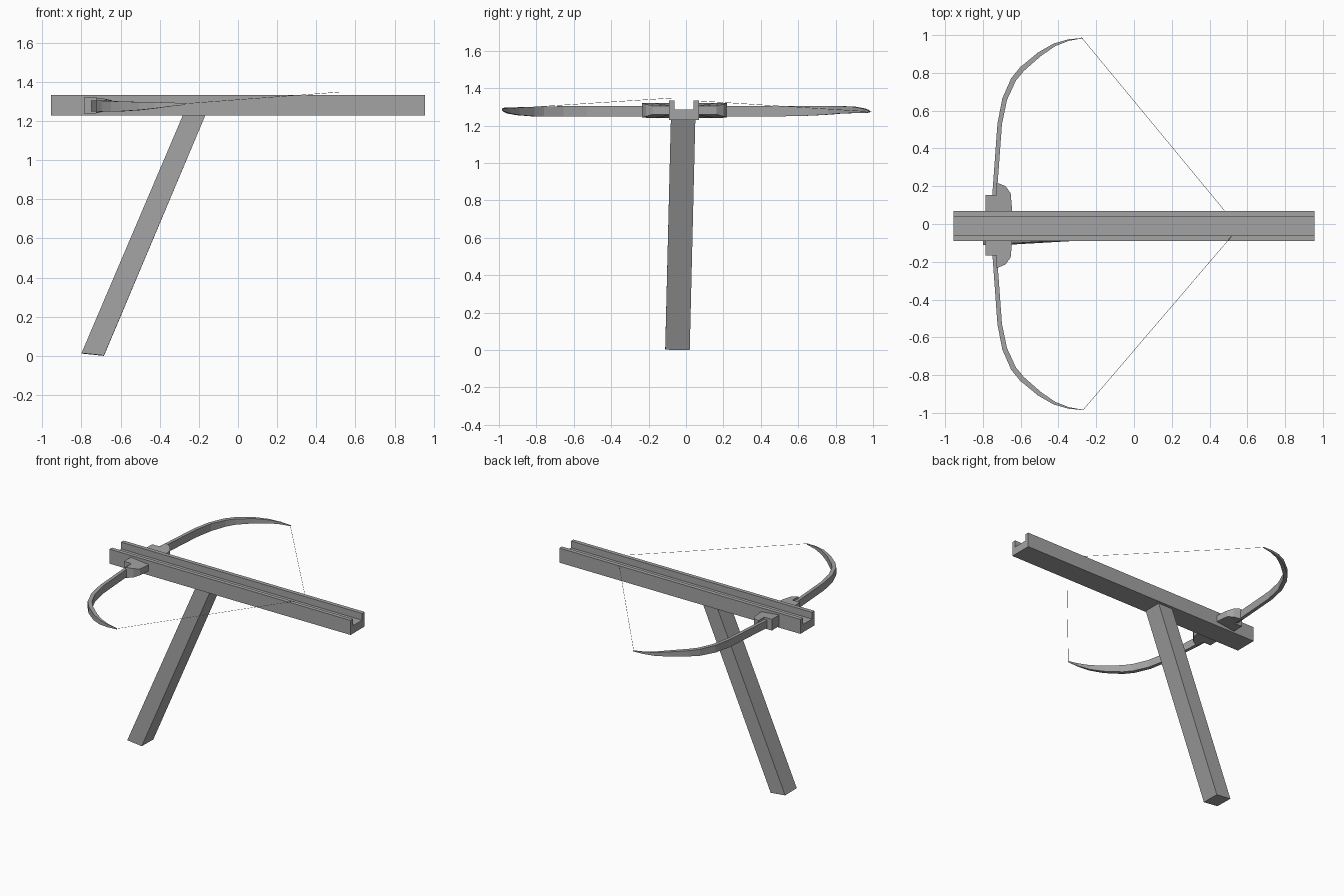
import bpy, bmesh
from mathutils import Vector

if "Cube" in bpy.data.objects:
    bpy.data.objects.remove(bpy.data.objects["Cube"])

grey = bpy.data.materials.new("plain grey")
grey.diffuse_color = (0.37, 0.37, 0.37, 1)
grey.use_nodes = True
grey.node_tree.nodes["Principled BSDF"].inputs["Base Color"].default_value = grey.diffuse_color


def loft(name, sections):
    """Join equal-sized point loops into a closed solid."""
    bm = bmesh.new()
    rings = [[bm.verts.new(p) for p in s] for s in sections]
    n = len(rings[0])
    for a, b in zip(rings, rings[1:]):
        for i in range(n):
            j = (i + 1) % n
            bm.faces.new((a[i], a[j], b[j], b[i]))
    bm.faces.new(rings[0])
    bm.faces.new(rings[-1])
    bmesh.ops.recalc_face_normals(bm, faces=bm.faces)
    me = bpy.data.meshes.new(name)
    bm.to_mesh(me)
    bm.free()
    me.materials.append(grey)
    ob = bpy.data.objects.new(name, me)
    bpy.context.collection.objects.link(ob)
    return ob


# Grooved stock rail: U profile swept along x
Y0, Y1, G0, G1 = -0.090, 0.070, -0.062, 0.041
Z0, ZF, Z1 = 1.229, 1.285, 1.333
u = [(Y0, Z0), (Y1, Z0), (Y1, Z1), (G1, Z1), (G1, ZF), (G0, ZF), (G0, Z1), (Y0, Z1)]
loft("rail", [[(x, y, z) for y, z in u] for x in (-0.955, 0.955)])

# Slanted support leg
loft("leg", [
    [(-0.80, -0.111, 0.014), (-0.685, -0.111, 0.002), (-0.685, 0.02, 0.0), (-0.80, 0.02, 0.012)],
    [(-0.28, -0.081, 1.234), (-0.165, -0.081, 1.234), (-0.165, 0.05, 1.234), (-0.28, 0.05, 1.234)],
])

# Limb stations: x, |y|, half thickness
limb = [(-0.74, 0.13, .012), (-0.711, 0.53, .012), (-0.685, 0.66, .013), (-0.638, 0.765, .014),
        (-0.593, 0.82, .014), (-0.50, 0.899, .012), (-0.42, 0.949, .008), (-0.345, 0.974, .004),
        (-0.27, 0.984, .001)]
# Bottom and top heights at each station, the back tip drooping
heights = {
    "front": ([1.25, 1.25, 1.25, 1.25, 1.25, 1.256, 1.265, 1.275, 1.283],
              [1.305, 1.305, 1.304, 1.302, 1.30, 1.298, 1.297, 1.295, 1.291]),
    "back": ([1.25, 1.25, 1.253, 1.259, 1.264, 1.267, 1.268, 1.269, 1.27],
             [1.305, 1.305, 1.305, 1.305, 1.305, 1.301, 1.292, 1.284, 1.277]),
}

# Bracket outline: x, |y|, bottom z, top z
bracket = [(-0.787, 0.06, 1.24, 1.32), (-0.787, 0.16, 1.24, 1.32), (-0.727, 0.16, 1.24, 1.32),
           (-0.727, 0.227, 1.243, 1.32), (-0.68, 0.207, 1.25, 1.314),
           (-0.653, 0.17, 1.26, 1.305), (-0.643, 0.06, 1.26, 1.305)]

for side, s in (("front", -1), ("back", 1)):
    # Curved, tapering bow limb
    rings = []
    for i, (x, y, h) in enumerate(limb):
        a, b = limb[max(i - 1, 0)], limb[min(i + 1, len(limb) - 1)]
        t = Vector((b[0] - a[0], b[1] - a[1])).normalized()
        dx, dy = t.y * h, -t.x * h
        lo, hi = heights[side][0][i], heights[side][1][i]
        rings.append([(x + dx, s * (y + dy), lo), (x - dx, s * (y - dy), lo),
                      (x - dx, s * (y - dy), hi), (x + dx, s * (y + dy), hi)])
    loft(side + "_limb", rings)

    # Bracket clamping the limb to the rail
    off = -0.007
    loft(side + "_bracket", [[(x, s * y + off, lo) for x, y, lo, hi in bracket],
                             [(x, s * y + off, hi) for x, y, lo, hi in bracket]])

# Thin bowstring halves
for name, p, q in (("front_string", (-0.27, -0.985, 1.289), (0.515, -0.067, 1.348)),
                   ("back_string", (-0.28, 0.99, 1.274), (0.48, 0.07, 1.332))):
    p, q = Vector(p), Vector(q)
    d = (q - p).normalized()
    e = d.cross(Vector((0, 0, 1))).normalized() * 0.001
    f = d.cross(e).normalized() * 0.001
    loft(name, [[c + e, c + f, c - e, c - f] for c in (p, q)])
